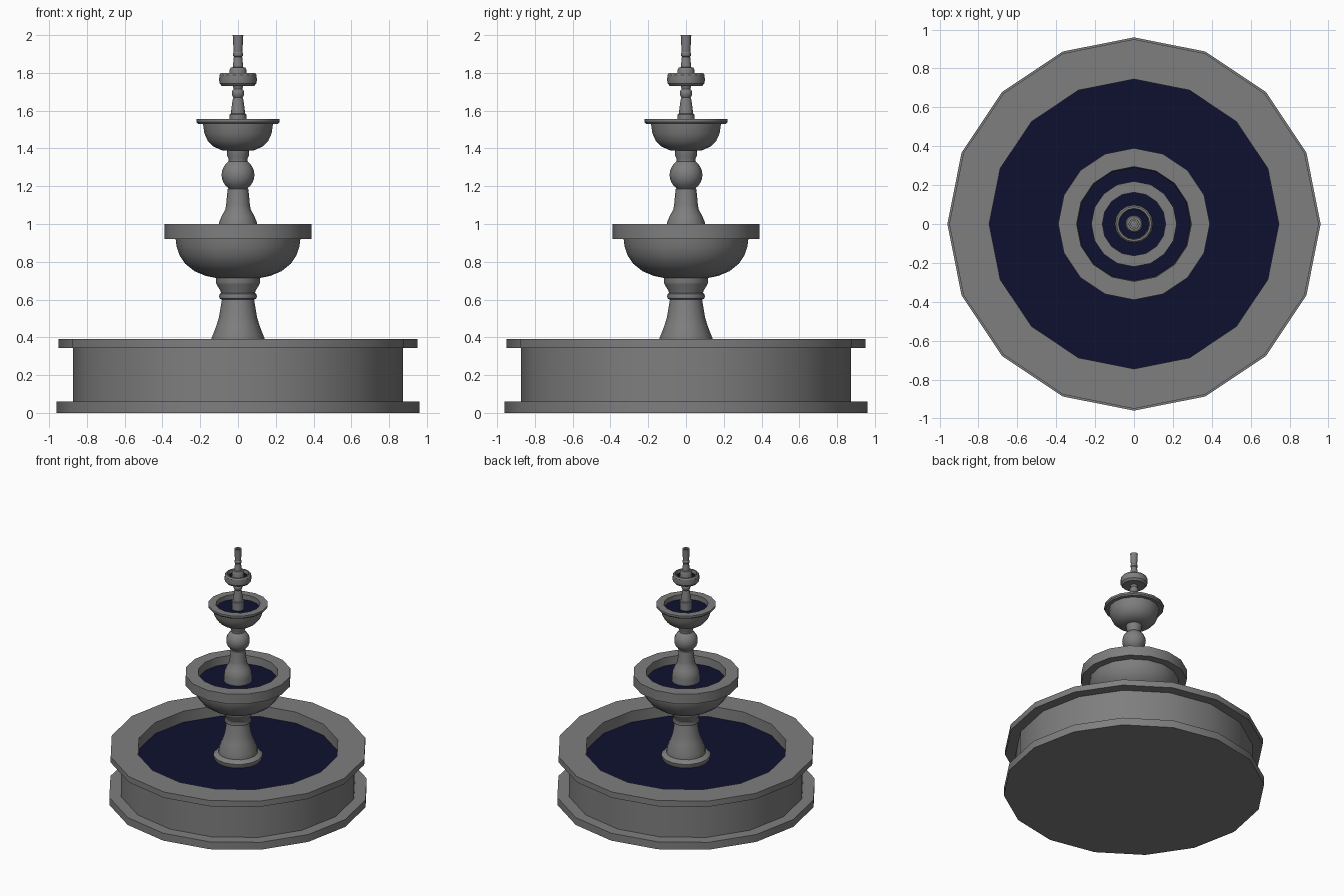
import bpy, bmesh, math

SIDES = 16
stone_mat = bpy.data.materials.new("stone")
stone_mat.diffuse_color = (0.21, 0.21, 0.21, 1)
water_mat = bpy.data.materials.new("water")
water_mat.diffuse_color = (0.0045, 0.0055, 0.03, 1)


def lathe(name, profile, mat=stone_mat):
    """Revolve (radius, z) points around z; radius 0 closes to a pole."""
    bm = bmesh.new()
    rings = []
    for r, z in profile:
        if r == 0:
            rings.append([bm.verts.new((0, 0, z))] * SIDES)
        else:
            rings.append([bm.verts.new((r * math.cos(2 * math.pi * i / SIDES),
                                        r * math.sin(2 * math.pi * i / SIDES), z))
                          for i in range(SIDES)])
    for a, b in zip(rings, rings[1:]):
        for i in range(SIDES):
            j = (i + 1) % SIDES
            bm.faces.new(list(dict.fromkeys((a[i], a[j], b[j], b[i]))))
    bmesh.ops.recalc_face_normals(bm, faces=bm.faces)
    mesh = bpy.data.meshes.new(name)
    bm.to_mesh(mesh)
    bm.free()
    ob = bpy.data.objects.new(name, mesh)
    bpy.context.collection.objects.link(ob)
    mesh.materials.append(mat)
    bpy.ops.object.select_all(action='DESELECT')
    ob.select_set(True)
    bpy.context.view_layer.objects.active = ob
    bpy.ops.object.shade_smooth_by_angle(angle=math.radians(30))
    return ob


def water(name, r, z):
    lathe(name, [(0, z), (r, z), (r, z - 0.01), (0, z - 0.01)], water_mat)


def ball(r, z, a0, a1, n):
    """Arc of a ball profile between two elevation angles in degrees."""
    steps = [math.radians(a0 + (a1 - a0) * i / n) for i in range(n + 1)]
    return [(r * math.cos(a), z + r * math.sin(a)) for a in steps]


# Ground basin: plinth, wall and overhanging rim
lathe("basin", [(0, 0), (0.96, 0), (0.96, 0.06), (0.873, 0.06), (0.873, 0.343),
                (0.95, 0.343), (0.95, 0.39), (0.745, 0.39), (0.745, 0.28), (0, 0.28)])
water("basin_water", 0.745, 0.30)

# Lower pedestal with flared foot and collar
lathe("lower_pedestal", [(0, 0.285), (0.165, 0.285), (0.178, 0.31), (0.182, 0.335),
                         (0.165, 0.35), (0.145, 0.355), (0.142, 0.39), (0.115, 0.46),
                         (0.10, 0.51), (0.085, 0.60), (0.097, 0.605), (0.10, 0.617),
                         (0.097, 0.63), (0.09, 0.635), (0.095, 0.65), (0.113, 0.68),
                         (0.117, 0.69), (0.117, 0.72), (0, 0.72)])

# Large bowl
lathe("large_bowl", [(0, 0.715), (0.12, 0.715), (0.17, 0.725), (0.23, 0.75), (0.28, 0.79),
                     (0.31, 0.835), (0.325, 0.88), (0.33, 0.92), (0.39, 0.92),
                     (0.39, 1.0), (0.295, 1.0), (0.292, 0.92), (0, 0.92)])
water("large_bowl_water", 0.292, 0.935)

# Middle pedestal with ball
lathe("middle_pedestal", [(0, 0.925), (0.104, 0.925), (0.104, 0.985), (0.10, 1.01),
                          (0.085, 1.045), (0.068, 1.075), (0.063, 1.10), (0.055, 1.185)]
      + ball(0.087, 1.26, -55, 55, 8)
      + [(0.05, 1.345), (0.057, 1.36), (0.06, 1.395), (0, 1.395)])

# Small bowl with thin lip
lathe("small_bowl", [(0, 1.39), (0.085, 1.39), (0.13, 1.41), (0.16, 1.44), (0.178, 1.48),
                     (0.185, 1.53), (0.212, 1.53), (0.22, 1.54), (0.22, 1.555),
                     (0.163, 1.555), (0.163, 1.50), (0, 1.50)])
water("small_bowl_water", 0.163, 1.515)

# Upper pedestal with bead
lathe("upper_pedestal", [(0, 1.505), (0.045, 1.505), (0.045, 1.58), (0.038, 1.585),
                         (0.034, 1.62), (0.026, 1.67)]
      + ball(0.033, 1.692, -45, 45, 4)
      + [(0.024, 1.72), (0.03, 1.735), (0, 1.735)])

# Top dish
lathe("top_dish", [(0, 1.73), (0.085, 1.73), (0.098, 1.745), (0.10, 1.765), (0.098, 1.79),
                   (0.09, 1.80), (0.08, 1.80), (0.075, 1.765), (0, 1.765)])
water("top_dish_water", 0.077, 1.775)

# Spout
lathe("spout", [(0, 1.77), (0.045, 1.77), (0.045, 1.815), (0.038, 1.828), (0.028, 1.83),
                (0.022, 1.885), (0.026, 1.89), (0.026, 1.905), (0.023, 1.91), (0.028, 2.0),
                (0.016, 2.0), (0.016, 1.96), (0, 1.96)])
